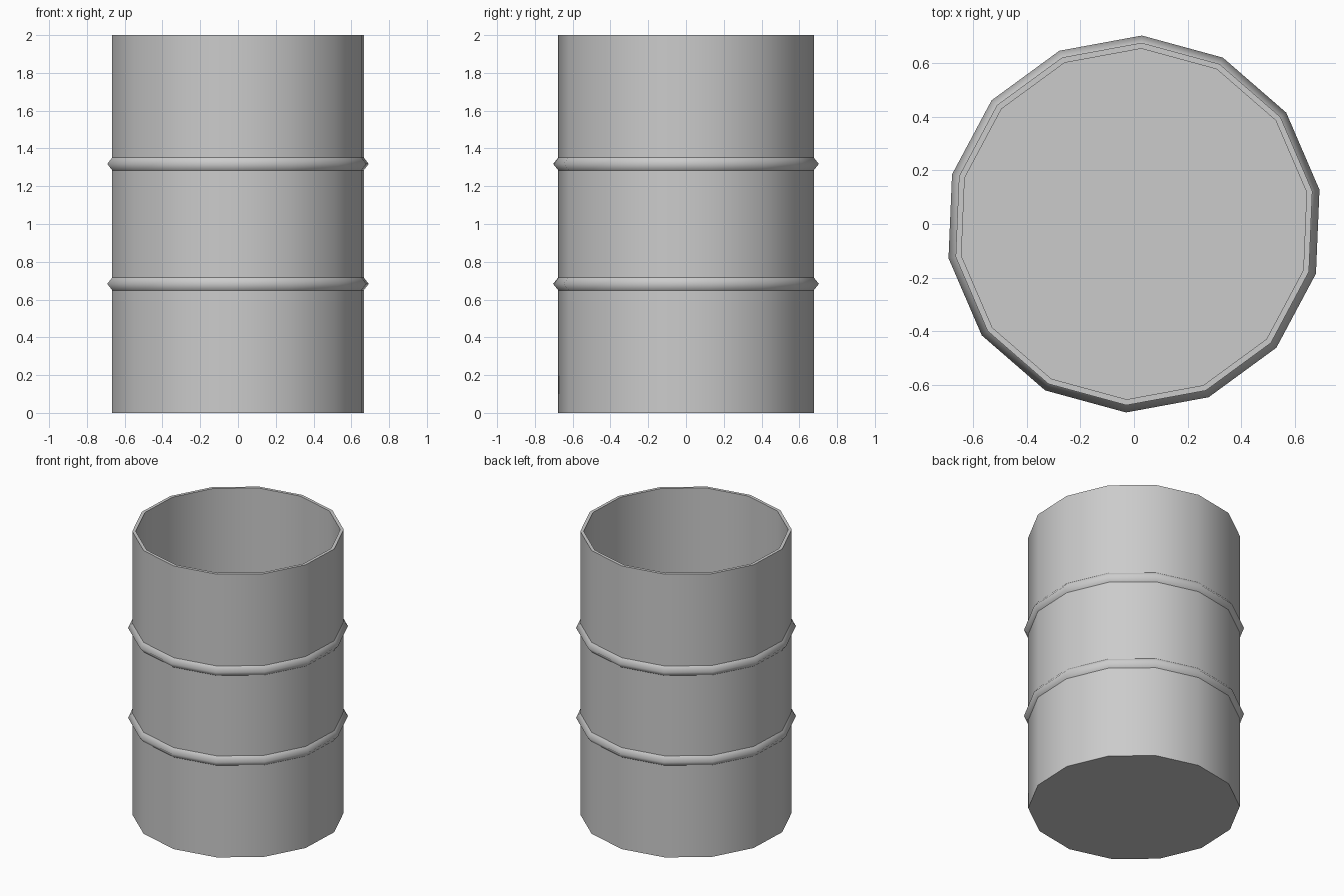
import bpy, bmesh, math

SIDES = 14
TURN = math.radians(87.6)      # angle of the first corner
BODY_R, INNER_R, HOOP_R = 0.677, 0.655, 0.704
HEIGHT, FLOOR = 2.0, 0.022

cube = bpy.data.objects.get("Cube")
if cube:
    bpy.data.objects.remove(cube, do_unlink=True)

steel = bpy.data.materials.new("grey_steel")
steel.use_nodes = True
grey = (0.6, 0.6, 0.6, 1)
steel.diffuse_color = grey
steel.node_tree.nodes["Principled BSDF"].inputs["Base Color"].default_value = grey


def lathe(name, profile, capped=False):
    """Spin (radius, height) points round z; optionally cap both ends."""
    bm = bmesh.new()
    loops = []
    for r, z in profile:
        angles = [TURN + math.tau * i / SIDES for i in range(SIDES)]
        loops.append([bm.verts.new((r * math.cos(a), r * math.sin(a), z)) for a in angles])
    for low, high in zip(loops, loops[1:]):
        for i in range(SIDES):
            j = (i + 1) % SIDES
            bm.faces.new((low[i], low[j], high[j], high[i]))
    if capped:
        bm.faces.new(loops[0][::-1])
        bm.faces.new(loops[-1])
    mesh = bpy.data.meshes.new(name)
    bm.to_mesh(mesh)
    bm.free()
    mesh.materials.append(steel)
    obj = bpy.data.objects.new(name, mesh)
    bpy.context.collection.objects.link(obj)
    bpy.ops.object.select_all(action='DESELECT')
    obj.select_set(True)
    bpy.context.view_layer.objects.active = obj
    return obj


# Open drum: outer wall, rim, inner wall, floor
lathe("drum_body", [(BODY_R, 0), (BODY_R, HEIGHT), (INNER_R, HEIGHT), (INNER_R, FLOOR)], True)
bpy.ops.object.shade_smooth_by_angle(angle=math.radians(30))

# Two rolling hoops with a softly shaded ridge
for name, z in (("lower_hoop", 0.683), ("upper_hoop", 1.318)):
    lathe(name, [(BODY_R - 0.001, z - 0.035), (HOOP_R, z), (BODY_R - 0.001, z + 0.035)])
    bpy.ops.object.shade_smooth()
